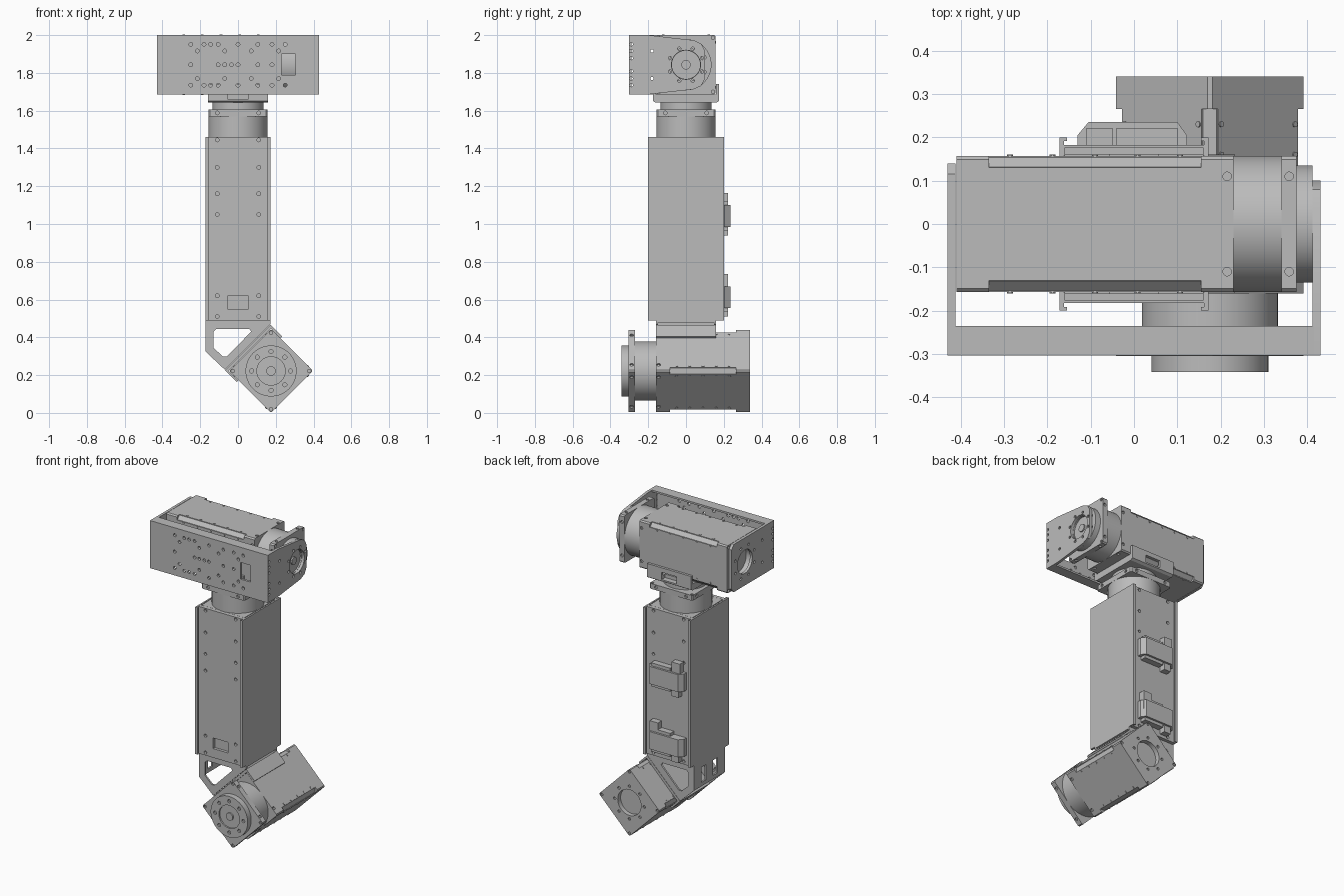
import bpy, bmesh, math
from mathutils import Matrix, Vector

cube = bpy.data.objects.get("Cube")
if cube:
    bpy.data.objects.remove(cube, do_unlink=True)

metal = bpy.data.materials.new("machined grey")
metal.use_nodes = True
GREY = (0.5, 0.5, 0.5, 1)
metal.diffuse_color = GREY
metal.node_tree.nodes["Principled BSDF"].inputs["Base Color"].default_value = GREY

H = 0.157                       # half width of a motor
AXES = {"x": Matrix.Rotation(math.pi / 2, 4, "Y"),
        "y": Matrix.Rotation(math.pi / 2, 4, "X"), "z": Matrix()}


def box(bm, lo, hi):
    lo, hi = Vector(lo), Vector(hi)
    m = Matrix.Translation((lo + hi) / 2) @ Matrix.Diagonal((*(hi - lo), 1))
    bmesh.ops.create_cube(bm, size=1, matrix=m)


def rod(bm, c, r, depth, axis="z", n=48):
    bmesh.ops.create_cone(bm, cap_ends=True, segments=n, radius1=r, radius2=r,
                          depth=depth, matrix=Matrix.Translation(c) @ AXES[axis])


def prism(bm, pts, lo, hi, place):
    """Extrude a 2D outline from lo to hi; place(a, b, h) gives the 3D point."""
    rings = [[bm.verts.new(place(a, b, h)) for a, b in pts] for h in (lo, hi)]
    bm.faces.new(rings[0][::-1])
    bm.faces.new(rings[1])
    for i in range(len(pts)):
        j = (i + 1) % len(pts)
        bm.faces.new((rings[0][i], rings[0][j], rings[1][j], rings[1][i]))


def make(name, bm, matrix=None, cut=None):
    """Finish a part, optionally cutting the holes held in a second bmesh."""
    def to_obj(b, label):
        bmesh.ops.recalc_face_normals(b, faces=b.faces)
        me = bpy.data.meshes.new(label)
        b.to_mesh(me)
        b.free()
        ob = bpy.data.objects.new(label, me)
        bpy.context.collection.objects.link(ob)
        return ob
    ob = to_obj(bm, name)
    if cut is not None:
        tool = to_obj(cut, "cutter")
        tool.hide_render = True
        mod = ob.modifiers.new("holes", "BOOLEAN")
        mod.operation, mod.solver, mod.object = "DIFFERENCE", "EXACT", tool
        deps = bpy.context.evaluated_depsgraph_get()
        me = bpy.data.meshes.new_from_object(ob.evaluated_get(deps))
        ob.modifiers.clear()
        ob.data = me
        bpy.data.objects.remove(tool, do_unlink=True)
    ob.data.materials.clear()
    ob.data.materials.append(metal)
    if matrix:
        ob.matrix_world = matrix
    bpy.ops.object.select_all(action="DESELECT")
    ob.select_set(True)
    bpy.context.view_layer.objects.active = ob
    bpy.ops.object.shade_smooth_by_angle(angle=math.radians(30))
    return ob


def ring(r, n=8, turn=0.0):
    return [(r * math.cos(turn + i * math.tau / n), r * math.sin(turn + i * math.tau / n))
            for i in range(n)]


def octagon(h, c):
    return [(h, h - c), (h - c, h), (c - h, h), (-h, h - c),
            (-h, c - h), (c - h, -h), (h - c, -h), (h, c - h)]


def square(h, side_z, cut):
    """Corner-side screw holes around a square section."""
    for s in (-H, H):
        for t in (-0.11, 0.11):
            rod(cut, (s, t, side_z), 0.01, 0.02, "x", 12)
            rod(cut, (t, s, side_z), 0.01, 0.02, "y", 12)


def motor(name, matrix, length):
    """Square motor; the output points along local +z from the body front."""
    up = lambda a, b, h: (a, b, h)
    bm, cut = bmesh.new(), bmesh.new()
    back, front = -length + 0.075, -0.075
    prism(bm, octagon(H, 0.008), front, 0, up)
    square(H, -0.015, cut)
    make(name + "_front_block", bm, matrix, cut)

    bm = bmesh.new()
    prism(bm, octagon(H - 0.004, 0.022), back, front, up)
    make(name + "_body", bm, matrix)

    # raised side covers with screw rows
    bm = bmesh.new()
    for s in (-1, 1):
        a, b = sorted((s * (H - 0.006), s * H))
        box(bm, (a, -0.13, back), (b, 0.13, front))
        box(bm, (-0.13, a, back), (0.13, b, front))
        for t in (-0.12, 0.12):
            for i in range(5):
                z = back + (front - back) * (i + 0.5) / 5
                rod(bm, (s * H, t, z), 0.007, 0.006, "x", 10)
                rod(bm, (t, s * H, z), 0.007, 0.006, "y", 10)
    make(name + "_side_covers", bm, matrix)

    bm, cut = bmesh.new(), bmesh.new()
    prism(bm, octagon(H, 0.008), -length, back, up)
    rod(cut, (0, 0, -length), 0.085, 0.06)
    for x, y in ring(0.108) + [(s * 0.143, t * 0.143) for s in (-1, 1) for t in (-1, 1)]:
        rod(cut, (x, y, -length), 0.009, 0.02, n=12)
    make(name + "_end_block", bm, matrix, cut)

    bm = bmesh.new()
    rod(bm, (0, 0, 0.055), H, 0.112, n=64)
    make(name + "_gear_housing", bm, matrix)

    bm, cut = bmesh.new(), bmesh.new()
    prism(bm, octagon(H, 0.008), 0.11, 0.145, up)
    square(H, 0.128, cut)
    for s in (-1, 1):
        for t in (-1, 1):
            rod(cut, (s * 0.143, t * 0.143, 0.145), 0.009, 0.02, n=12)
    make(name + "_flange", bm, matrix, cut)

    bm, cut = bmesh.new(), bmesh.new()
    rod(bm, (0, 0, 0.163), 0.135, 0.038, n=64)
    rod(cut, (0, 0, 0.182), 0.075, 0.02)
    for x, y in ring(0.103, turn=math.pi / 8 if name == "upper_motor" else math.pi / 4):
        rod(cut, (x, y, 0.182), 0.011, 0.024, n=14)
    make(name + "_output_hub", bm, matrix, cut)
    bm = bmesh.new()
    rod(bm, (0, 0, 0.174), 0.025, 0.014, n=24)
    make(name + "_shaft", bm, matrix)


# three motors
CX, CZ, UZ = 0.175, 0.222, 1.843
tilt = Matrix.Translation((CX, -0.16, CZ)) @ AXES["y"] @ Matrix.Rotation(math.pi / 4, 4, "Z")
motor("lower_motor", tilt, 0.5)
motor("tower_motor", Matrix.Translation((0, 0, 1.46)), 0.9)
motor("upper_motor", Matrix.Translation((0.23, 0, UZ)) @ AXES["x"], 0.64)

# tower side channels with inward lips
for s, side in ((-1, "right"), (1, "left")):
    bm = bmesh.new()
    prism(bm, [(s * a, b) for a, b in ((0.172, -0.2), (0.172, 0.2), (0.154, 0.2), (0.154, 0.192),
          (0.162, 0.192), (0.162, -0.192), (0.154, -0.192), (0.154, -0.2))],
          0.49, 1.46, lambda a, b, h: (a, b, h))
    make(side + "_tower_wall", bm)

# tower front and back panels
for s, side in ((-1, "front"), (1, "back")):
    bm, cut = bmesh.new(), bmesh.new()
    a, b = sorted((s * 0.158, s * 0.182))
    box(bm, (-0.161, a, 0.49), (0.161, b, 1.46))
    for z in (0.51, 0.62, 1.05, 1.16, 1.3, 1.445):
        for x in (-0.11, 0.11):
            rod(cut, (x, s * 0.182, z), 0.01, 0.03, "y", 14)
    if s < 0:
        box(cut, (-0.055, -0.25, 0.55), (0.055, -0.163, 0.62))
    make(side + "_tower_panel", bm, cut=cut)

# cable connectors on the back of the tower
for label, z, tab in (("upper", 1.04, -1), ("lower", 0.61, 1)):
    bm = bmesh.new()
    prism(bm, [(-0.13, 0.18), (-0.13, 0.205), (-0.105, 0.235), (0.1, 0.235), (0.122, 0.205),
               (0.122, 0.18)], z - 0.055, z + 0.06, lambda a, b, h: (a, b, h))
    make(label + "_connector_case", bm)
    bm = bmesh.new()
    for x, w, top, bottom in ((tab * 0.08, 0.03, 0.125, 0), (-0.075, 0.025, 0, -0.1),
                              (0.03, 0.07, 0.08, -0.075)):
        box(bm, (x - w, 0.18, z + bottom), (x + w, 0.222, z + top))
    make(label + "_connector_plugs", bm)

# elbow bracket: gussets, top and side plates
for s, side in ((-1, "front"), (1, "back")):
    bm, cut = bmesh.new(), bmesh.new()
    flat = lambda a, b, h: (a, h, b)
    lo, hi = sorted((s * 0.148, s * 0.16))
    prism(bm, [(-0.172, 0.49), (0.172, 0.49), (0.172, 0.469), (-0.069, 0.228), (-0.172, 0.325)],
          lo, hi, flat)
    prism(cut, [(-0.13, 0.43), (-0.115, 0.445), (0.06, 0.445), (0.07, 0.43), (-0.06, 0.298),
                (-0.08, 0.298), (-0.13, 0.345)], lo - 0.05, hi + 0.05, flat)
    make(side + "_elbow_gusset", bm, cut=cut)
bm, cut = bmesh.new(), bmesh.new()
box(bm, (-0.172, -0.16, 0.478), (0.172, 0.16, 0.492))
make("elbow_top_plate", bm)
bm = bmesh.new()
box(bm, (-0.172, -0.16, 0.325), (-0.16, 0.16, 0.49))
for y in (-0.06, 0.06):
    box(cut, (-0.2, y - 0.025, 0.35), (-0.1, y + 0.025, 0.45))
make("elbow_side_plate", bm, cut=cut)

# saddle that wraps the tilted motor
bm = bmesh.new()
prism(bm, [(-0.17, 0.088), (-0.17, 0.175), (0.17, 0.175), (0.17, 0.088), (0.158, 0.088),
           (0.158, 0.158), (-0.158, 0.158), (-0.158, 0.088)], -0.32, 0,
      lambda a, b, h: (a, b, h))
make("elbow_saddle", bm, tilt)

# saddle under the upper motor
bm, cut = bmesh.new(), bmesh.new()
prism(bm, [(-0.176, 1.652), (-0.176, 1.74), (-0.16, 1.74), (-0.16, 1.685), (0.16, 1.685),
           (0.16, 1.74), (0.176, 1.74), (0.176, 1.652), (0.16, 1.642), (-0.16, 1.642)],
      -0.16, 0.16, lambda a, b, h: (h, a, b))
for s in (-1, 1):
    box(cut, (-0.055, s * 0.17 - 0.03, 1.662), (0.055, s * 0.17 + 0.03, 1.71))
make("upper_saddle", bm, cut=cut)

# yoke front plate with hole pattern
bm, cut = bmesh.new(), bmesh.new()
prism(bm, [(-0.303, 1.686), (-0.303, 2), (-0.235, 2), (-0.235, 1.988), (-0.288, 1.988),
           (-0.288, 1.698), (-0.235, 1.698), (-0.235, 1.686)], -0.415, 0.415,
      lambda a, b, h: (h, a, b))
wide = (-0.25, -0.18, -0.145, -0.105, 0, 0.105, 0.18, 0.25)
rows = {0.108: wide, 0.073: (-0.215, -0.07, 0.07, 0.215),
        0: (-0.25, -0.105, -0.07, -0.035, 0, 0.105, 0.18)}
for dz, xs in rows.items():
    for sign in ((-1, 1) if dz else (1,)):
        for x in xs:
            rod(cut, (x, -0.3, UZ + sign * dz), 0.01, 0.1, "y", 14)
box(cut, (0.23, -0.35, 1.79), (0.305, -0.25, 1.9))
make("yoke_front_plate", bm, cut=cut)

# yoke arms, tapered on the output side
right_half = [(-0.303, 0.157), (-0.2, 0.157), (0.04, 0.13), (0.08, 0.112), (0.1, 0.075)]
left_half = [(-0.303, 0.157), (0.115, 0.157), (0.14, 0.13)]
for side, half, lo in (("output", right_half, 0.412), ("rear", left_half, -0.43)):
    bm, cut = bmesh.new(), bmesh.new()
    outline = half + [(a, -b) for a, b in reversed(half)]
    prism(bm, outline, lo, lo + 0.018, lambda a, b, h: (h, a, UZ + b))
    rod(cut, (lo, 0, UZ), 0.077, 0.1, "x")
    holes = ring(0.092 if side == "output" else 0.107, 8, math.pi / 8)
    holes += [(-0.18, s * 0.073) for s in (-1, 1)]
    holes += [(-0.29, s * z) for s in (-1, 1) for z in (0.035, 0.073, 0.108)]
    for y, z in holes:
        rod(cut, (lo, y, UZ + z), 0.009, 0.1, "x", 12)
    make(side + "_yoke_arm", bm, cut=cut)
